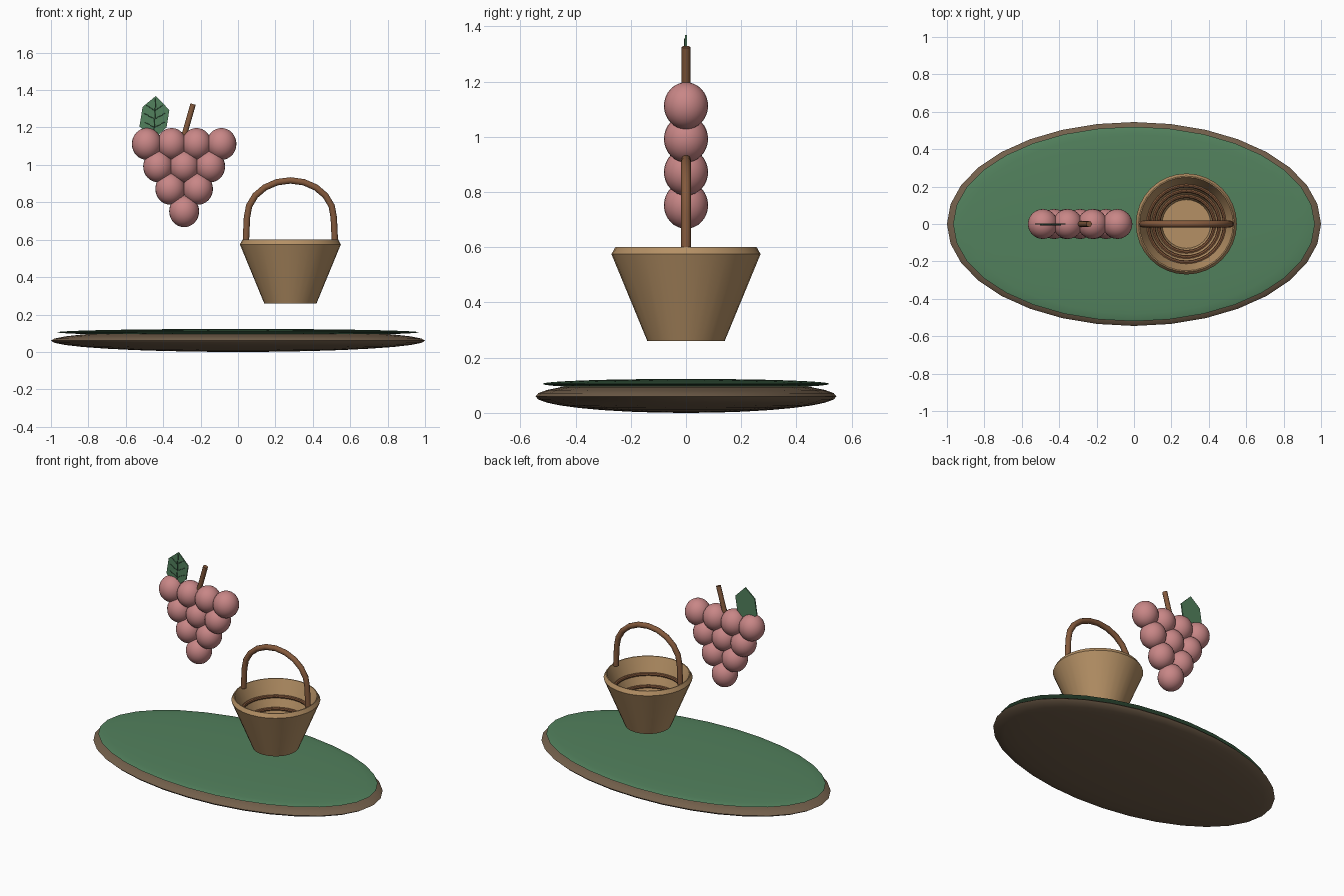
import bpy, bmesh, math

if "Cube" in bpy.data.objects:
    bpy.data.objects.remove(bpy.data.objects["Cube"])


def mat(name, rgb):
    m = bpy.data.materials.new(name)
    m.diffuse_color = (*rgb, 1)
    m.use_nodes = True
    m.node_tree.nodes["Principled BSDF"].inputs["Base Color"].default_value = m.diffuse_color
    return m


TAN = mat("wicker", (0.46, 0.28, 0.13))
WOOD = mat("wood", (0.23, 0.10, 0.045))
SOIL = mat("soil", (0.17, 0.115, 0.07))
GRASS = mat("grass", (0.085, 0.22, 0.11))
PINK = mat("grape_skin", (0.58, 0.24, 0.24))
VEIN = mat("leaf_vein", (0.04, 0.10, 0.055))


def finish(name, m, smooth=True):
    o = bpy.context.object
    o.name = name
    o.data.materials.append(m)
    if smooth:
        bpy.ops.object.shade_smooth_by_angle(angle=math.radians(35))
    return o


def ball(name, loc, scale, m, seg=32, rings=16):
    bpy.ops.mesh.primitive_uv_sphere_add(segments=seg, ring_count=rings, radius=1, location=loc)
    bpy.context.object.scale = scale
    bpy.ops.object.transform_apply(location=False, rotation=False, scale=True)
    return finish(name, m)


def mesh_object(name, bm, m):
    bmesh.ops.recalc_face_normals(bm, faces=bm.faces[:])
    me = bpy.data.meshes.new(name)
    bm.to_mesh(me)
    bm.free()
    o = bpy.data.objects.new(name, me)
    bpy.context.collection.objects.link(o)
    bpy.ops.object.select_all(action='DESELECT')
    o.select_set(True)
    bpy.context.view_layer.objects.active = o
    return finish(name, m)


def tube(name, pts, r, m, res=3):
    cu = bpy.data.curves.new(name, 'CURVE')
    cu.dimensions = '3D'
    cu.bevel_depth = r
    cu.bevel_resolution = res
    cu.use_fill_caps = True
    sp = cu.splines.new('POLY')
    sp.points.add(len(pts) - 1)
    for p, c in zip(sp.points, pts):
        p.co = (*c, 1)
    cu.materials.append(m)
    o = bpy.data.objects.new(name, cu)
    bpy.context.collection.objects.link(o)
    return o


# oval ground: soil mound with a grass layer
ball("ground_soil", (0, 0, 0.06), (1.0, 0.545, 0.06), SOIL)
ball("ground_grass", (0, 0, 0.105), (0.967, 0.52, 0.018), GRASS)

# basket body: lathed profile with bevelled rim and hollow inside
BX = 0.28
profile = [(0.14, 0.26), (0.27, 0.575), (0.256, 0.60), (0.25, 0.60), (0.13, 0.30)]
bm = bmesh.new()
N = 32
loops = [[bm.verts.new((BX + r * math.cos(i * math.tau / N), r * math.sin(i * math.tau / N), z))
          for i in range(N)] for r, z in profile]
for a, b in zip(loops, loops[1:]):
    for i in range(N):
        j = (i + 1) % N
        bm.faces.new((a[i], a[j], b[j], b[i]))
bm.faces.new(loops[0])
bm.faces.new(loops[-1])
mesh_object("basket_body", bm, TAN)

# woven bands inside the basket
for k, (r, z) in enumerate([(0.206, 0.50), (0.178, 0.43), (0.15, 0.36)]):
    bpy.ops.mesh.primitive_torus_add(major_radius=r, minor_radius=0.011, major_segments=32,
                                     minor_segments=8, location=(BX, 0, z))
    finish(f"basket_band_{k + 1}", WOOD)

# arched handle
arc = [(BX - 0.232 * math.cos(math.pi * i / 10), 0, 0.72 + 0.197 * math.sin(math.pi * i / 10))
       for i in range(11)]
tube("basket_handle", [(BX - 0.238, 0, 0.59)] + arc + [(BX + 0.238, 0, 0.59)], 0.018, WOOD)

# grape bunch: rows of 4, 3, 2, 1
GX = -0.288
for row, (n, gap) in enumerate([(4, 0.133), (3, 0.139), (2, 0.148), (1, 0)]):
    for i in range(n):
        ball(f"grape_{row + 1}_{i + 1}", (GX + (i - (n - 1) / 2) * gap, 0, 1.112 - 0.12 * row),
             (0.08, 0.08, 0.085), PINK, 24, 16)

# grape stem
tube("grape_stem", [(-0.287, 0, 1.16), (-0.24, 0, 1.325)], 0.0155, WOOD)

# leaf: thin extruded outline
outline = [(-0.45, 1.14), (-0.527, 1.205), (-0.51, 1.31), (-0.44, 1.368), (-0.367, 1.294), (-0.382, 1.2)]
bm = bmesh.new()
face = bm.faces.new([bm.verts.new((x, -0.004, z)) for x, z in outline])
ext = bmesh.ops.extrude_face_region(bm, geom=[face])
for v in ext["geom"]:
    if isinstance(v, bmesh.types.BMVert):
        v.co.y = 0.004
mesh_object("grape_leaf", bm, GRASS)

# leaf veins on the front face
tube("leaf_midrib", [(-0.45, -0.005, 1.15), (-0.44, -0.005, 1.355)], 0.003, VEIN, 1)
for k, z in enumerate((1.2, 1.245, 1.29)):
    w = (0.055, 0.055, 0.045)[k]
    for s in (-1, 1):
        tube(f"leaf_vein_{k + 1}_{'left' if s < 0 else 'right'}",
             [(-0.446, -0.005, z), (-0.446 + s * w, -0.005, z + 0.03)], 0.002, VEIN, 1)
